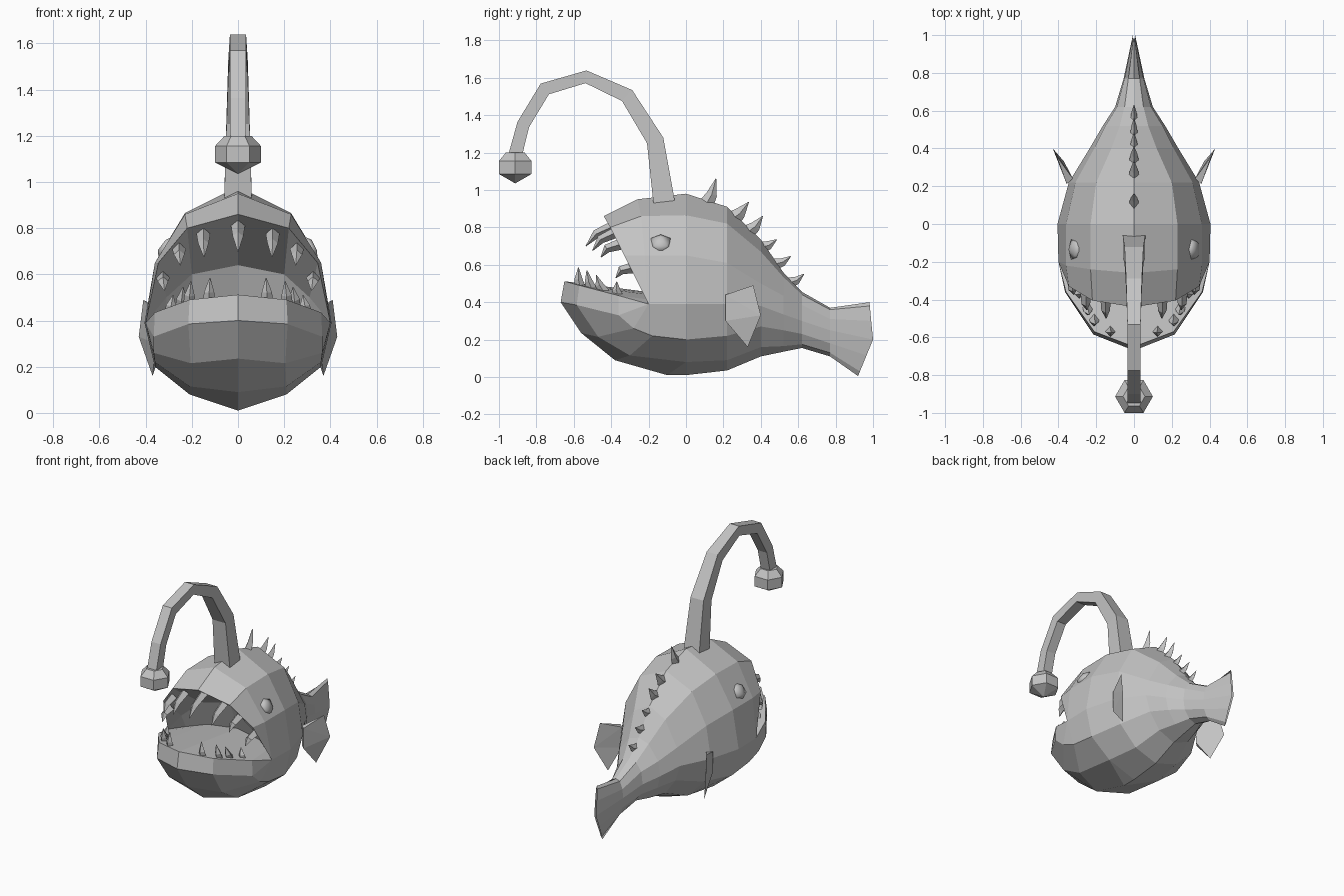
import bpy, bmesh, math
from mathutils import Vector, Matrix

if "Cube" in bpy.data.objects:
    bpy.data.objects.remove(bpy.data.objects["Cube"])

skin = bpy.data.materials.new("grey_skin")
skin.diffuse_color = (0.55, 0.55, 0.55, 1)
skin.use_nodes = True
skin.node_tree.nodes["Principled BSDF"].inputs["Base Color"].default_value = skin.diffuse_color


def finish(name, bm, smooth=False):
    bmesh.ops.remove_doubles(bm, verts=bm.verts, dist=0.0005)
    bmesh.ops.recalc_face_normals(bm, faces=bm.faces)
    me = bpy.data.meshes.new(name)
    bm.to_mesh(me)
    bm.free()
    me.materials.append(skin)
    for p in me.polygons:
        p.use_smooth = smooth
    ob = bpy.data.objects.new(name, me)
    bpy.context.collection.objects.link(ob)
    return ob


def grid(bm, rows, mirror=True):
    """Skin rows of points, on both sides of the centre plane."""
    for s in ((1, -1) if mirror else (1,)):
        vs = [[bm.verts.new((s * p[0], p[1], p[2])) for p in r] for r in rows]
        for a, b in zip(vs, vs[1:]):
            for i in range(len(a) - 1):
                q = []
                for v in (a[i], a[i + 1], b[i + 1], b[i]):
                    if all((v.co - w.co).length > 0.0005 for w in q):
                        q.append(v)
                if len(q) > 2:
                    bm.faces.new(q)


def spike(bm, pts, radii, sides=4, width=1.0):
    """Bent, tapering horn along pts; width scales it in x."""
    pts = [Vector(p) for p in pts]
    rings = []
    for i, (p, r) in enumerate(zip(pts, radii)):
        d = (pts[min(i + 1, len(pts) - 1)] - pts[max(i - 1, 0)]).normalized()
        side = Vector((1, 0, 0))
        side = (side - d * side.dot(d)).normalized()
        up = d.cross(side)
        rings.append([bm.verts.new(p + side * (r * width * math.cos(a)) + up * (r * math.sin(a)))
                      for a in (2 * math.pi * k / sides for k in range(sides))])
    for a, b in zip(rings, rings[1:]):
        for k in range(sides):
            j = (k + 1) % sides
            bm.faces.new((a[k], a[j], b[j], b[k]))
    bm.faces.new(rings[0])
    bm.faces.new(rings[-1])


# Body: rear cross-sections (y, then x and z from the crest to the belly)
sections = [
    (0.0, [(0, .98), (.23, .865), (.36, .65), (.405, .39), (.36, .2), (.21, .08), (0, .01)]),
    (.22, [(0, .91), (.20, .82), (.31, .61), (.345, .39), (.30, .22), (.17, .09), (0, .035)]),
    (.40, [(0, .735), (.12, .67), (.21, .50), (.235, .38), (.20, .27), (.12, .16), (0, .11)]),
    (.52, [(0, .56), (.075, .535), (.15, .435), (.165, .335), (.145, .25), (.085, .165), (0, .135)]),
    (.62, [(0, .455), (.05, .44), (.09, .385), (.10, .30), (.09, .23), (.05, .175), (0, .155)]),
    (.77, [(0, .37), (.03, .36), (.05, .31), (.055, .25), (.05, .18), (.03, .13), (0, .11)]),
]
rear = [[(x, y, z) for x, z in s] for y, s in sections]
tail_tip = [(0, .98, .40), (.004, .983, .38), (.006, .99, .30), (.006, 1.0, .20),
            (.006, .965, .115), (.004, .93, .03), (0, .92, .005)]
corner = (.40, -.2, .39)
upper = [
    [(0, -.44, .86), (.22, -.405, .80), (.345, -.33, .65), corner],
    [(0, -.26, .95), (.23, -.24, .86), (.36, -.22, .65), corner],
    rear[0][:4]]
lower = [
    [corner, (.36, -.36, .435), (.21, -.57, .49), (0, -.65, .512)],
    [corner, (.365, -.36, .33), (.215, -.585, .385), (0, -.67, .40)],
    [corner, (.365, -.28, .26), (.205, -.47, .215), (0, -.56, .235)],
    [corner, (.36, -.18, .22), (.21, -.30, .115), (0, -.38, .09)],
    rear[0][3:6] + [(0, -.1, .01)]]
bm = bmesh.new()
grid(bm, rear + [tail_tip])
grid(bm, upper)
grid(bm, lower)
# belly plate joining the jaw to the rear
grid(bm, [[rear[0][5], (0, -.1, .01)], [rear[0][5], rear[0][6]]])
# mouth lining: palate, throat wall and floor
crease = [(0, -.09, .64), (.2, -.12, .60), (.31, -.18, .50), corner]
floor_back = [(0, -.01, .43), (.2, -.05, .42), (.31, -.13, .405), corner]
grid(bm, [upper[0], crease, floor_back, lower[0][::-1]])
finish("body", bm)

# Lure stalk: square tube, (y, z), half depth, half width
bm = bmesh.new()
path = [(-.115, .92), (-.165, 1.265), (-.315, 1.505), (-.535, 1.605), (-.755, 1.54), (-.87, 1.35), (-.912, 1.19)]
half = [.058, .046, .040, .034, .036, .034, .036]
wide = [.060, .050, .042, .035, .035, .035, .035]
rows = []
for i, (y, z) in enumerate(path):
    a, b = path[max(i - 1, 0)], path[min(i + 1, len(path) - 1)]
    t = Vector((0, b[0] - a[0], b[1] - a[1])).normalized()
    n = Vector((0, -t.z, t.y))
    c = Vector((0, y, z))
    rows.append([c + Vector((sx * wide[i], 0, 0)) + n * sn * half[i]
                 for sx, sn in ((1, 1), (1, -1), (-1, -1), (-1, 1), (1, 1))])
grid(bm, rows, mirror=False)
bmesh.ops.remove_doubles(bm, verts=bm.verts, dist=0.0005)
bmesh.ops.holes_fill(bm, edges=bm.edges, sides=4)
finish("lure_stalk", bm)

# Lure bulb: six-sided lathe
bm = bmesh.new()
rows = []
for r, z in ((0, 1.2), (.058, 1.2), (.1, 1.155), (.1, 1.085), (0, 1.035)):
    rows.append([(r * math.cos(k * math.pi / 3), -.913 + r * math.sin(k * math.pi / 3), z)
                 for k in range(7)])
grid(bm, rows, mirror=False)
finish("lure_bulb", bm)

# Back spines: base y, z and tip y, z, base radius
bm = bmesh.new()
for y, z, ty, tz, r in ((.10, .91, .16, 1.06, .044), (.225, .83, .335, .935, .05),
                        (.315, .765, .41, .86, .044), (.385, .69, .485, .735, .036),
                        (.46, .60, .56, .645, .034), (.54, .50, .63, .55, .032)):
    my, mz = y * .5 + ty * .5 + .008, z * .5 + tz * .5 - .008
    spike(bm, [(0, y, z), (0, my, mz), (0, ty, tz)], [r, r * .65, .002], 4, .65)
finish("back_spines", bm)

# Upper teeth hook forward and down
bm = bmesh.new()
for x, y, z, ty, tz in ((0, -.38, .81, -.535, .70), (.15, -.37, .775, -.50, .675),
                        (.255, -.35, .71, -.455, .64), (.325, -.28, .585, -.375, .53)):
    for s in ((1, -1) if x else (1,)):
        mid = (s * x, y * .45 + ty * .55 - .015, z * .45 + tz * .55 + .015)
        spike(bm, [(s * x, y, z), mid, (s * x * .98, ty, tz)], [.03, .023, .002])
finish("upper_teeth", bm)

# Lower teeth point up
bm = bmesh.new()
for x, y, z, ty, tz in ((.125, -.56, .46, -.575, .585), (.21, -.495, .45, -.53, .57),
                        (.245, -.43, .44, -.48, .545), (.29, -.36, .42, -.37, .51)):
    for s in (1, -1):
        mid = (s * x, y * .5 + ty * .5 - .008, z * .5 + tz * .5)
        spike(bm, [(s * x, y, z), mid, (s * x * .97, ty, tz)], [.03, .022, .002])
finish("lower_teeth", bm)

# Eyes: flattened balls set into the cheek
bm = bmesh.new()
for s in (1, -1):
    m = (Matrix.Translation((s * .312, -.135, .715)) @ Matrix.Rotation(s * math.radians(-32), 4, 'Y')
         @ Matrix.Diagonal((.027, .062, .06, 1)))
    bmesh.ops.create_icosphere(bm, subdivisions=1, radius=1, matrix=m)
finish("eyes", bm, smooth=True)

# Side fins: wedge plates, thick at the root and sharp outside
bm = bmesh.new()
outer = [(.41, .36, .49), (.43, .40, .33), (.37, .33, .16)]
for s in (1, -1):
    o = [bm.verts.new((s * x, y, z)) for x, y, z in outer]
    roots = []
    for dx, dy in ((.006, -.004), (-.026, .026)):
        r = [bm.verts.new((s * (.35 + dx), .215 + dy, z)) for z in (.44, .30)]
        bm.faces.new((r[0], o[0], o[1]))
        bm.faces.new((r[0], o[1], r[1]))
        bm.faces.new((r[1], o[1], o[2]))
        roots.append(r)
    (a, b), (c, d) = roots
    bm.faces.new((a, b, d, c))
    bm.faces.new((a, c, o[0]))
    bm.faces.new((b, o[2], d))
finish("side_fins", bm)
